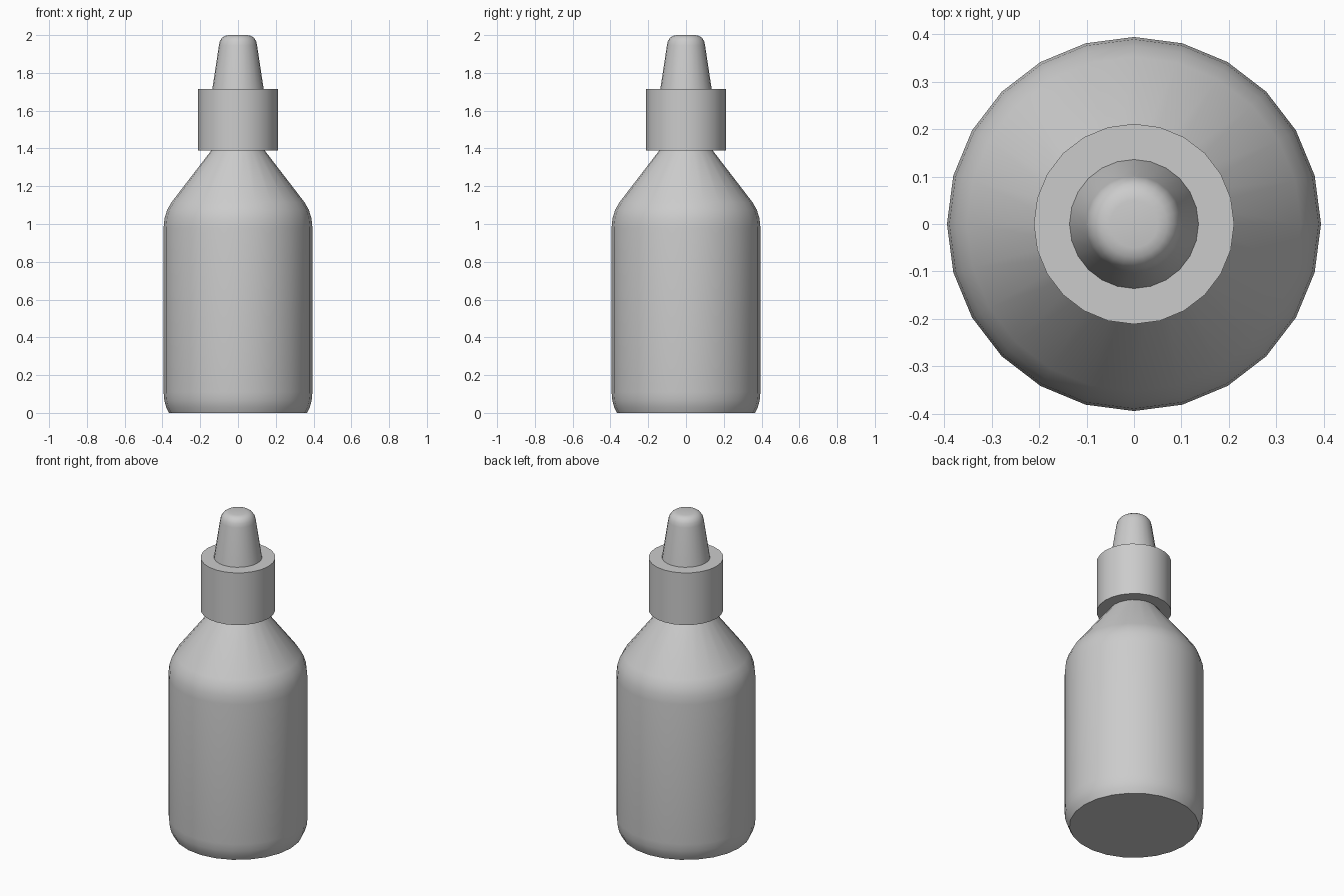
import bpy, bmesh, math

if "Cube" in bpy.data.objects:
    bpy.data.objects.remove(bpy.data.objects["Cube"])

SIDES = 24


def lathe(name, profile):
    """Revolve a (radius, height) profile around z and cap both ends."""
    bm = bmesh.new()
    rings = []
    for r, z in profile:
        rings.append([bm.verts.new((r * math.cos(2 * math.pi * i / SIDES),
                                    r * math.sin(2 * math.pi * i / SIDES), z))
                      for i in range(SIDES)])
    for low, high in zip(rings, rings[1:]):
        for i in range(SIDES):
            j = (i + 1) % SIDES
            bm.faces.new((low[i], low[j], high[j], high[i]))
    bm.faces.new(rings[0][::-1])
    bm.faces.new(rings[-1])
    mesh = bpy.data.meshes.new(name)
    bm.to_mesh(mesh)
    bm.free()
    obj = bpy.data.objects.new(name, mesh)
    bpy.context.collection.objects.link(obj)
    bpy.ops.object.select_all(action='DESELECT')
    obj.select_set(True)
    bpy.context.view_layer.objects.active = obj
    bpy.ops.object.shade_smooth_by_angle(angle=math.radians(35))
    return obj


# Bottle: softened base, straight wall, rounded shoulder, cone into the collar
lathe("bottle_body", [(0.365, 0), (0.38, 0.03), (0.39, 0.065), (0.394, 0.11),
                      (0.394, 0.98), (0.389, 1.03), (0.375, 1.075),
                      (0.352, 1.115), (0.14, 1.391)])

# Screw collar
lathe("collar", [(0.211, 1.39), (0.211, 1.715)])

# Tapered nozzle with rounded tip
lathe("nozzle", [(0.136, 1.714), (0.101, 1.945), (0.096, 1.968), (0.085, 1.985),
                 (0.070, 1.996), (0.050, 2.0)])
